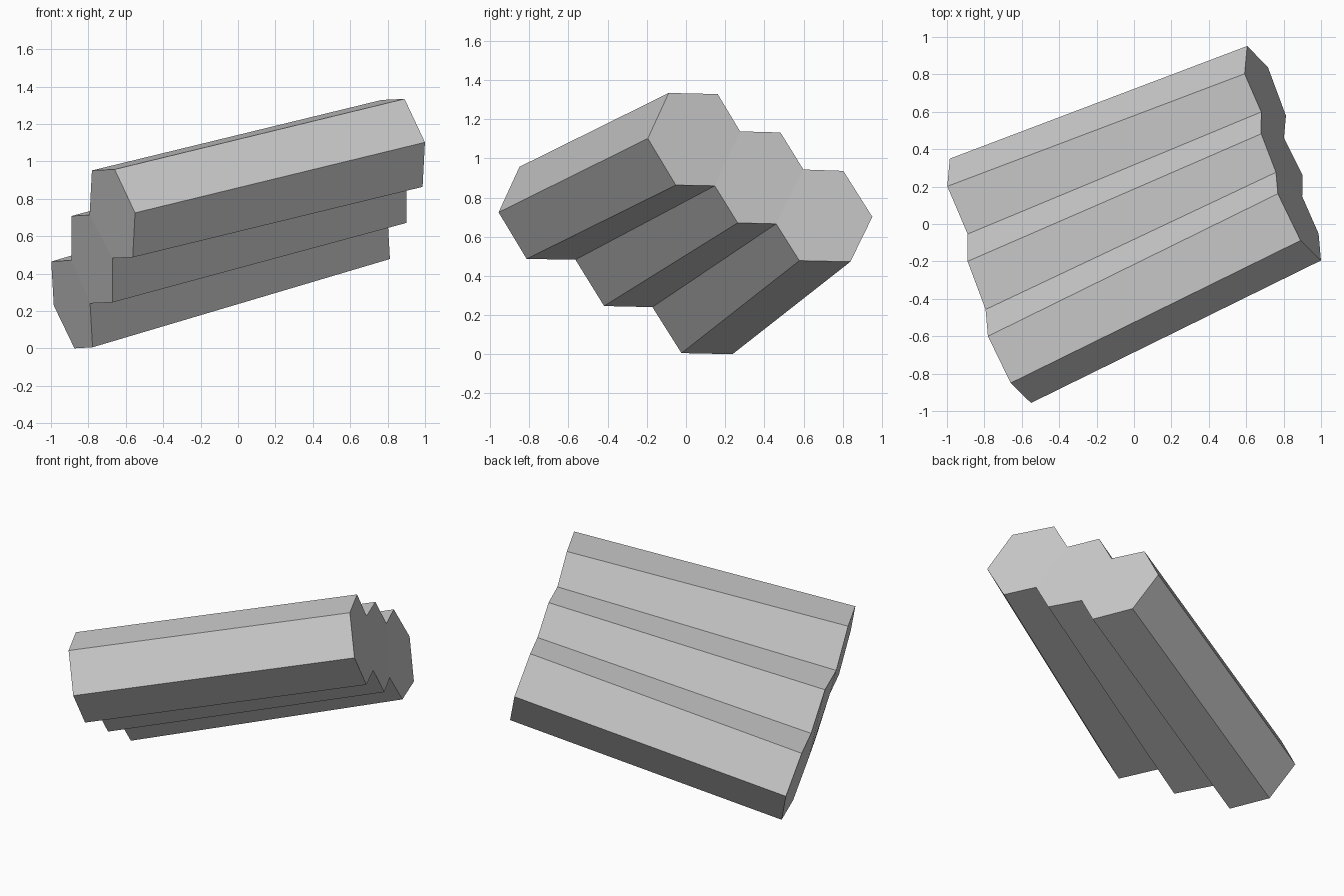
import bpy
import bmesh
from math import radians
from mathutils import Vector, Matrix

if "Cube" in bpy.data.objects:
    bpy.data.objects.remove(bpy.data.objects["Cube"])

RADIUS = 0.278
ROLL = -1.2

# Hexagon centres at the two ends: upper rod and lower rod, middle is halfway
UPPER = (Vector((-0.672, -0.707, 0.719)), Vector((0.878, 0.055, 1.096)))
LOWER = (Vector((-0.888, 0.089, 0.235)), Vector((0.702, 0.691, 0.707)))
# Share of a side left exposed at each end (rods just touch left, overlap right)
EXPOSED = (1.0, 0.8)


def hexagon(centre, axis):
    """Corners R, TR, TL, L, BL, BR square to the axis."""
    side = Vector((-axis.y, axis.x, 0)).normalized() * RADIUS
    return [centre + Matrix.Rotation(radians(ROLL + 60 * i), 3, axis) @ side
            for i in range(6)]


bm = bmesh.new()
loops = []
for end in range(2):
    k = EXPOSED[end]
    hexes = []
    for t in (0, 0.5, 1):
        a, b = (UPPER[i].lerp(LOWER[i], t) for i in range(2))
        hexes.append(hexagon((a, b)[end], (b - a).normalized()))
    h0, h1, h2 = hexes
    # Notches where neighbouring rods meet, above and below
    up = [h[1].lerp(h[0], k) for h in (h0, h1)]
    low = [h[4].lerp(h[3], k) for h in (h1, h2)]
    outline = [h0[3], h0[2], h0[1], up[0], h1[1], up[1], h2[1], h2[0],
               h2[5], h2[4], low[1], h1[4], low[0], h0[4]]
    v = [bm.verts.new(p) for p in outline]
    loops.append(v)
    # One end cap per rod
    for ids in ((0, 1, 2, 3, 12, 13), (3, 4, 5, 10, 11, 12), (5, 6, 7, 8, 9, 10)):
        bm.faces.new([v[i] for i in ids])

# Long sides of the fused rods
for i in range(14):
    j = (i + 1) % 14
    bm.faces.new((loops[0][i], loops[0][j], loops[1][j], loops[1][i]))

bmesh.ops.recalc_face_normals(bm, faces=bm.faces)
mesh = bpy.data.meshes.new("fused_hexagonal_rods")
bm.to_mesh(mesh)
bm.free()
bpy.context.collection.objects.link(bpy.data.objects.new("fused_hexagonal_rods", mesh))
